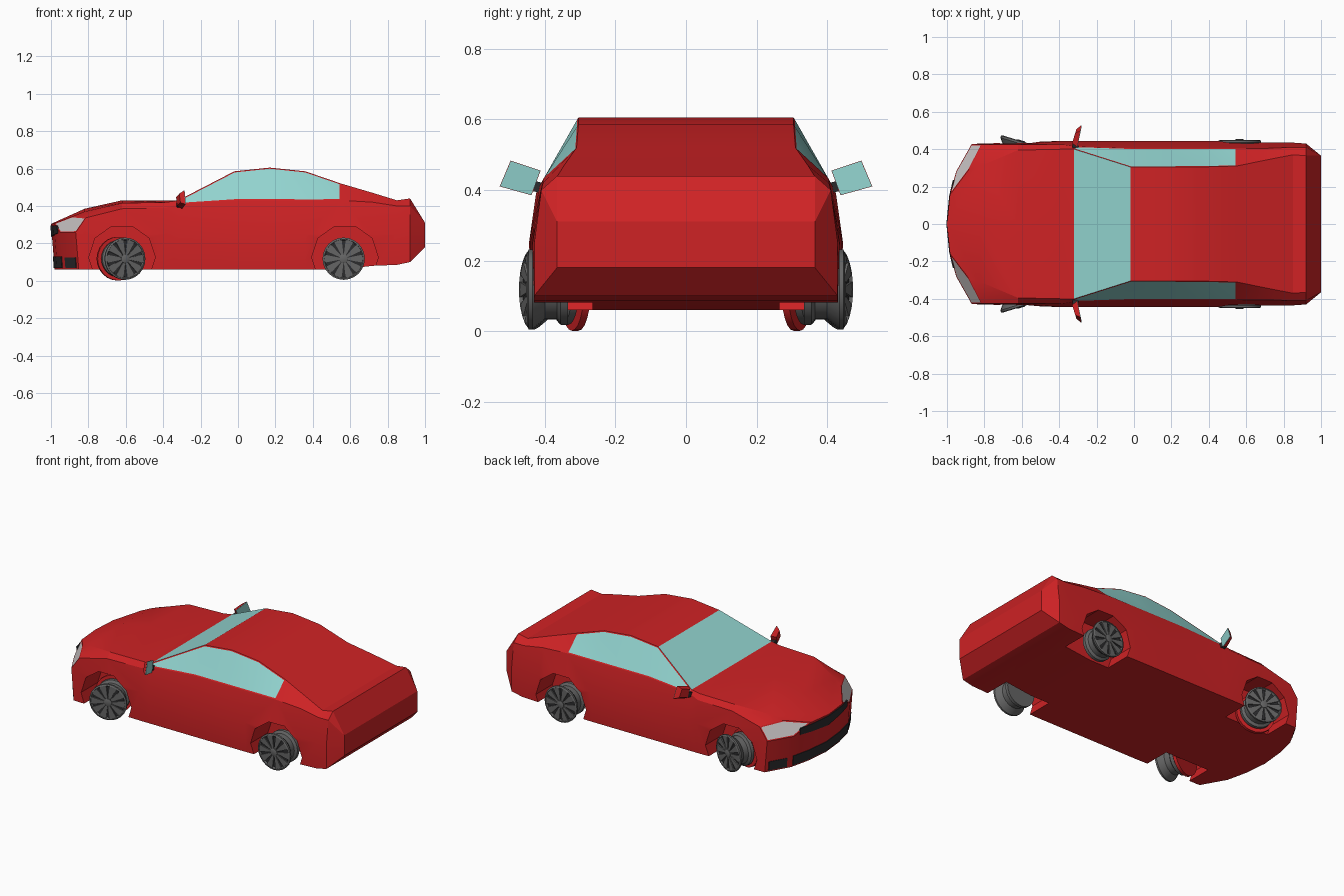
import bpy, bmesh, math
from mathutils import Matrix, Vector

if "Cube" in bpy.data.objects:
    bpy.data.objects.remove(bpy.data.objects["Cube"], do_unlink=True)


def material(name, rgb):
    m = bpy.data.materials.new(name)
    m.use_nodes = True
    m.diffuse_color = (*rgb, 1)
    m.node_tree.nodes["Principled BSDF"].inputs["Base Color"].default_value = (*rgb, 1)
    return m


MATS = [material("red paint", (0.62, 0.016, 0.018)),
        material("tinted glass", (0.29, 0.66, 0.63)),
        material("wheel grey", (0.13, 0.13, 0.13)),
        material("dark trim", (0.025, 0.025, 0.027)),
        material("lamp grey", (0.58, 0.55, 0.55))]
RED, GLASS, GREY, DARK, LAMP = range(5)


def finish(bm, name, normals=True):
    if normals:
        bmesh.ops.recalc_face_normals(bm, faces=bm.faces[:])
    me = bpy.data.meshes.new(name)
    bm.to_mesh(me)
    bm.free()
    for m in MATS:
        me.materials.append(m)
    ob = bpy.data.objects.new(name, me)
    bpy.context.collection.objects.link(ob)
    return ob


def activate(ob):
    for o in bpy.context.selected_objects:
        o.select_set(False)
    bpy.context.view_layer.objects.active = ob
    ob.select_set(True)


def boolean(ob, cutter, op):
    mod = ob.modifiers.new("cut", 'BOOLEAN')
    mod.object, mod.operation, mod.solver = cutter, op, 'EXACT'
    activate(ob)
    bpy.ops.object.modifier_apply(modifier=mod.name)
    bpy.data.objects.remove(cutter, do_unlink=True)


def prism(bm, low, high, mat=RED):
    """Solid between two matching loops of points."""
    a = [bm.verts.new(p) for p in low]
    b = [bm.verts.new(p) for p in high]
    n = len(a)
    faces = [bm.faces.new(a[::-1]), bm.faces.new(b)]
    faces += [bm.faces.new((a[i], a[(i + 1) % n], b[(i + 1) % n], b[i])) for i in range(n)]
    for f in faces:
        f.material_index = mat


# Body stations: x, floor z, sill y, middle y, belt y, belt z, top edge y, top edge z, centre z
STATIONS = [
    (-1.02, .06, .42, .42, .42, .265, .25, .29, .295),
    (-.82, .06, .43, .43, .425, .335, .31, .37, .385),
    (-.62, .06, .43, .435, .425, .385, .395, .415, .43),
    (-.38, .06, .435, .445, .425, .39, .40, .42, .43),
    (-.32, .06, .435, .445, .415, .41, .40, .43, .43),
    (-.02, .06, .435, .445, .405, .43, .305, .585, .585),
    (.17, .06, .435, .445, .405, .43, .305, .605, .605),
    (.36, .06, .435, .445, .405, .43, .305, .585, .585),
    (.55, .06, .43, .44, .405, .43, .31, .52, .52),
    (.72, .08, .43, .435, .405, .42, .345, .47, .47),
    (.85, .085, .43, .435, .41, .40, .37, .43, .43),
    (.92, .10, .43, .43, .41, .40, .365, .44, .44),
    (1.0, .18, .365, .365, .365, .31, .365, .31, .31)]

bm = bmesh.new()
rings = []
for x, zb, ys, ym, yf, zf, ye, ze, zc in STATIONS:
    half = [(ys, zb), (ym, .25), (yf, zf), (ye, ze)]
    loop = [(0, zb)] + half + [(0, zc)] + [(-y, z) for y, z in half[::-1]]
    rings.append([bm.verts.new((x, y, z)) for y, z in loop])
windows = []
for i in range(len(rings) - 1):
    for j in range(10):
        k = (j + 1) % 10
        f = bm.faces.new((rings[i][j], rings[i][k], rings[i + 1][k], rings[i + 1][j]))
        if j in (3, 6) and 4 <= i <= 7:
            windows.append(f)
        elif j in (4, 5) and i == 4:
            f.material_index = GLASS
bm.faces.new(rings[0])
bm.faces.new(rings[-1])
# Side windows sit inside a thin painted frame
bmesh.ops.recalc_face_normals(bm, faces=bm.faces[:])
bmesh.ops.inset_region(bm, faces=windows, thickness=.007, use_even_offset=True)
for f in windows:
    f.material_index = GLASS
bmesh.ops.remove_doubles(bm, verts=bm.verts[:], dist=1e-4)
body = finish(bm, "car_body")

# Bowed nose plan
NOSE = [(0, -1.0), (.15, -.985), (.28, -.955), (.43, -.87)]


def nose_x(y, z):
    y = abs(y)
    for (y0, x0), (y1, x1) in zip(NOSE, NOSE[1:]):
        if y <= y1:
            break
    return x0 + (x1 - x0) * (y - y0) / (y1 - y0) + (.305 - z) * .08


def plan(z):
    ys = [-.43, -.28, -.15, 0, .15, .28, .43]
    pts = [(nose_x(y, z), y, z) for y in ys]
    return pts + [(-.83, .6, z), (1.2, .6, z), (1.2, -.6, z), (-.83, -.6, z)]


bm = bmesh.new()
prism(bm, plan(-.2), plan(.8))
boolean(body, finish(bm, "nose_cutter"), 'INTERSECT')

# Faceted wheel arches
for x in (-.62, .572):
    for s in (1, -1):
        bm = bmesh.new()
        ring = [(x + .178 * math.cos(a), .125 + .175 * math.sin(a))
                for a in (math.tau * (n + .5) / 10 + math.pi / 10 for n in range(10))]
        prism(bm, [(px, s * .265, pz) for px, pz in ring], [(px, s * .6, pz) for px, pz in ring])
        boolean(body, finish(bm, "arch_cutter"), 'DIFFERENCE')

# Slanted headlight facets cut across the front corners
bm = bmesh.new()
bm.from_mesh(body.data)
for s in (1, -1):
    cut = bmesh.ops.bisect_plane(
        bm, geom=bm.verts[:] + bm.edges[:] + bm.faces[:], dist=1e-5, clear_outer=True,
        plane_co=(-.945, s * .285, .262), plane_no=Vector((-.79, s * .44, .56)).normalized())
    edges = [e for e in cut["geom_cut"] if isinstance(e, bmesh.types.BMEdge) and e.is_boundary]
    lamps = bmesh.ops.holes_fill(bm, edges=edges, sides=0)["faces"]
    if lamps:
        bmesh.ops.recalc_face_normals(bm, faces=bm.faces[:])
        bmesh.ops.inset_region(bm, faces=lamps, thickness=.007, use_even_offset=True)
    for f in lamps:
        f.material_index = LAMP
bm.to_mesh(body.data)
bm.free()
activate(body)
bpy.ops.object.shade_smooth_by_angle(angle=math.radians(18))


# Dark plates that follow the nose
def nose_plate(name, ys, z0, z1, trim=0):
    bm = bmesh.new()
    for ya, yb in zip(ys, ys[1:]):
        def quad(out):
            pts = []
            for y, z in ((ya, z0), (yb, z0), (yb, z1), (ya, z1)):
                zz = z + trim * abs(y) if z == z0 else z
                pts.append((nose_x(y, zz) - out, y, zz))
            return pts
        prism(bm, quad(-.003), quad(.004), DARK)
    finish(bm, name)


nose_plate("grille", [-.235, -.15, 0, .15, .235], .235, .296, .08)
nose_plate("lower_intake", [-.275, -.15, 0, .15, .275], .068, .13)
for s, side in ((1, "left"), (-1, "right")):
    nose_plate(side + "_corner_intake", [s * .31, s * .41], .068, .125)


# Wheels: lathed rim, dark backing, tapered spokes; local y points outward
def lathe(bm, profile, mat, n=24):
    rows = [[bm.verts.new((r * math.cos(math.tau * i / n), a, r * math.sin(math.tau * i / n)))
             for i in range(n)] for r, a in profile]
    for p, q in zip(rows, rows[1:]):
        for i in range(n):
            k = (i + 1) % n
            bm.faces.new((p[i], p[k], q[k], q[i])).material_index = mat
    bm.faces.new(rows[0]).material_index = mat
    bm.faces.new(rows[-1]).material_index = mat


def wheel(name, x, y, turn, side, disc):
    bm = bmesh.new()
    lathe(bm, [(.07, -.115), (.10, -.115), (.10, -.095), (.085, -.085), (.085, -.05),
               (.098, -.035), (.113, -.015), (.113, -.004), (.104, 0), (.098, -.012)], GREY)
    lathe(bm, [(.097, -.013), (.097, -.009)], DARK)
    lathe(bm, [(.024, -.012), (.024, .001), (.016, .004)], GREY, 12)
    if disc:
        lathe(bm, [(.117, -.145), (.117, -.125)], RED)
    for i in range(10):
        rot = Matrix.Rotation(math.tau * i / 10, 3, 'Y')
        flat = [(.018, -.005), (.104, -.022), (.104, .022), (.018, .005)]
        prism(bm, [rot @ Vector((r, -.011, w)) for r, w in flat],
              [rot @ Vector((r, -.002, w)) for r, w in flat], GREY)
    bm.transform(Matrix.Diagonal((1, side, 1, 1)) @ Matrix.Translation((x, y, .118))
                 @ Matrix.Rotation(turn, 4, 'Z'))
    ob = finish(bm, name)
    activate(ob)
    bpy.ops.object.shade_smooth_by_angle(angle=math.radians(30))


for s, side in ((1, "left"), (-1, "right")):
    wheel(side + "_front_wheel", -.602, .443, math.radians(-17), s, True)
    wheel(side + "_rear_wheel", .565, .45, 0, s, False)

    # Door mirror: wedge housing, glass facing rearward, dark bracket
    face = [(.412, .455), (.497, .483), (.528, .41), (.438, .385)]
    cy, cz = .469, .433

    def ring(dx, k):
        return [(-.305 + .2 * (y - .412) + dx, s * (cy + (y - cy) * k), cz + (z - cz) * k)
                for y, z in face]
    bm = bmesh.new()
    prism(bm, ring(-.026, .65), ring(0, 1))
    finish(bm, side + "_mirror_housing")
    bm = bmesh.new()
    prism(bm, ring(0, .97), ring(.003, .97), GLASS)
    finish(bm, side + "_mirror_glass")
    bm = bmesh.new()
    prism(bm, [(-.33, s * .405, .39), (-.295, s * .405, .39), (-.295, s * .405, .42), (-.33, s * .405, .42)],
          [(-.325, s * .45, .40), (-.305, s * .45, .40), (-.305, s * .45, .43), (-.325, s * .45, .43)], DARK)
    finish(bm, side + "_mirror_bracket")
